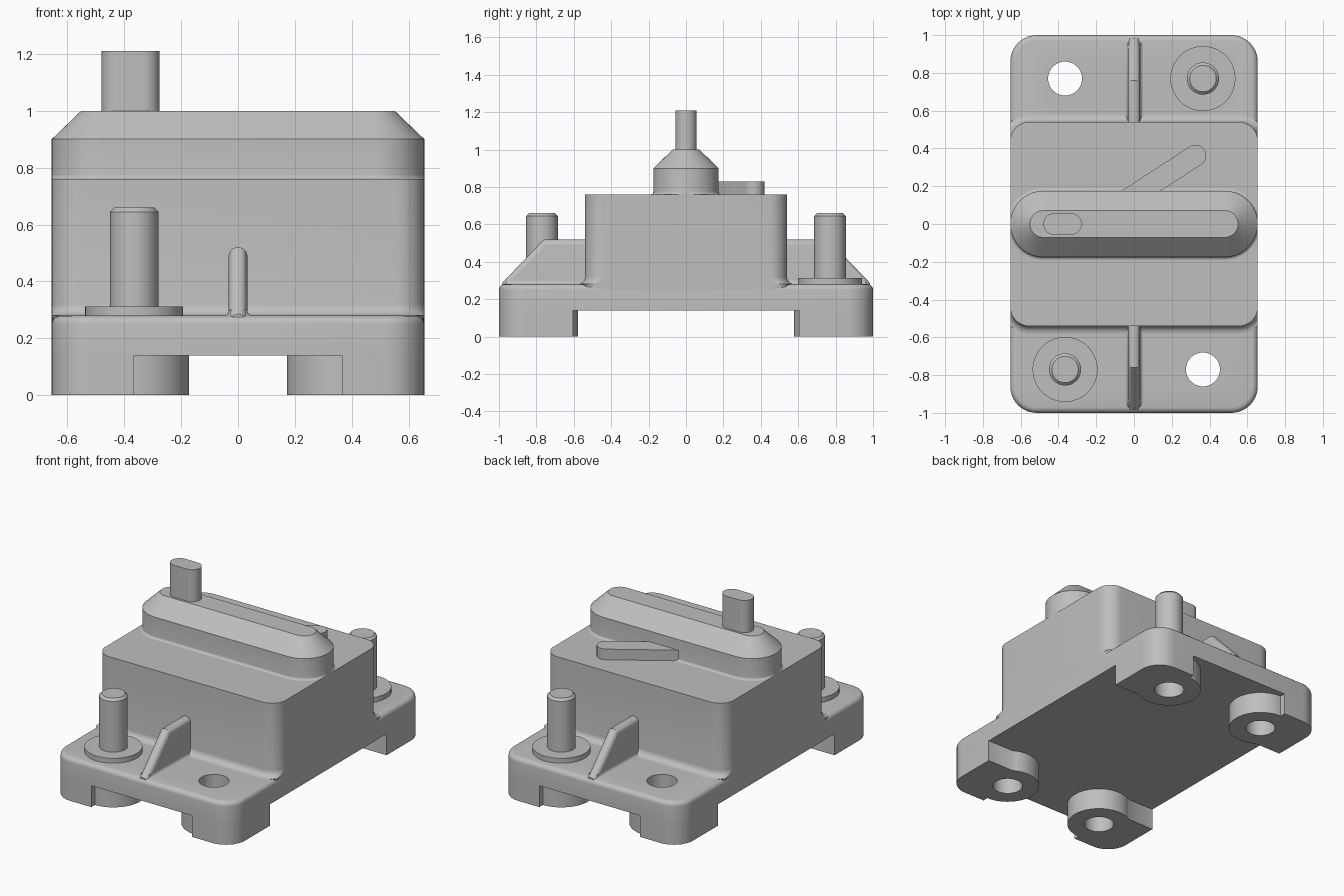
import bpy, bmesh
from math import sin, cos, pi, radians, asin

cube = bpy.data.objects.get("Cube")
if cube:
    bpy.data.objects.remove(cube, do_unlink=True)

grey = bpy.data.materials.new("light grey")
grey.use_nodes = True
COLOR = (0.52, 0.52, 0.52, 1)
grey.diffuse_color = COLOR
grey.node_tree.nodes["Principled BSDF"].inputs["Base Color"].default_value = COLOR

HALF_X = 0.655
BOLT_X, BOLT_Y = 0.365, 0.77


def arc(cx, cy, r, a0, a1, n):
    return [(cx + r * cos(a0 + (a1 - a0) * i / n), cy + r * sin(a0 + (a1 - a0) * i / n))
            for i in range(n + 1)]


def rounded(hx, hy, r, grow=0.0, n=10):
    """Rounded rectangle outline, offset outward by grow."""
    pts = []
    for q, (sx, sy) in enumerate(((1, 1), (-1, 1), (-1, -1), (1, -1))):
        pts += arc(sx * (hx - r), sy * (hy - r), r + grow, q * pi / 2, (q + 1) * pi / 2, n)
    return pts


def loft(bm, rings):
    """Closed solid through (outline, height) rings."""
    rows = [[bm.verts.new((x, y, z)) for x, y in pts] for pts, z in rings]
    n = len(rows[0])
    for low, high in zip(rows, rows[1:]):
        for i in range(n):
            j = (i + 1) % n
            bm.faces.new((low[i], low[j], high[j], high[i]))
    bm.faces.new(rows[0][::-1])
    bm.faces.new(rows[-1])


def finish(bm, name):
    bmesh.ops.remove_doubles(bm, verts=bm.verts, dist=1e-5)
    bmesh.ops.recalc_face_normals(bm, faces=bm.faces)
    mesh = bpy.data.meshes.new(name)
    bm.to_mesh(mesh)
    bm.free()
    mesh.materials.append(grey)
    ob = bpy.data.objects.new(name, mesh)
    bpy.context.collection.objects.link(ob)
    return ob


def smooth(ob):
    bpy.ops.object.select_all(action='DESELECT')
    ob.select_set(True)
    bpy.context.view_layer.objects.active = ob
    bpy.ops.object.shade_smooth_by_angle(angle=radians(30))


def solid(name, rings):
    bm = bmesh.new()
    loft(bm, rings)
    ob = finish(bm, name)
    smooth(ob)
    return ob


def fillet(r, z, n=5):
    """(outward growth, height) pairs of a concave fillet."""
    return [(r * (1 - sin(a)), z + r * (1 - cos(a))) for a in
            (pi / 2 * i / n for i in range(n + 1))]


# Mounting plate with a rounded top edge
top_edge = [(0.03 * (cos(a) - 1), 0.25 + 0.03 * sin(a)) for a in (pi / 10 * i for i in range(6))]
plate = solid("mounting_plate", [(rounded(HALF_X, 1, 0.14, g), z) for g, z in [(0, 0.14)] + top_edge])

# Corner feet: a round boss merged with a corner block
FOOT_R = 0.193
feet = []
foot_outline = (arc(HALF_X - 0.14, 0.86, 0.14, 0, pi / 2, 10) + [(BOLT_X, 1)]
                + arc(BOLT_X, BOLT_Y, FOOT_R, pi / 2, 2 * pi - asin(0.165 / FOOT_R), 32)
                + [(HALF_X, 0.605)])
for side, sx in (("left", 1), ("right", -1)):
    for end, sy in (("front", -1), ("back", 1)):
        pts = [(x * sx, y * sy) for x, y in foot_outline]
        feet.append(solid(f"{end}_{side}_foot", [(pts, 0), (pts, 0.14)]))

# Bolt holes through the plate and feet
bm = bmesh.new()
for sx in (1, -1):
    for sy in (1, -1):
        circle = arc(sx * BOLT_X, sy * BOLT_Y, 0.09, 0, 2 * pi, 40)[:-1]
        loft(bm, [(circle, -0.1), (circle, 0.5)])
cutter = finish(bm, "hole_cutter")
cutter.hide_render = True
for ob in [plate] + feet:
    smooth(ob)
    mod = ob.modifiers.new("holes", 'BOOLEAN')
    mod.operation = 'DIFFERENCE'
    mod.solver = 'EXACT'
    mod.object = cutter
    bpy.ops.object.modifier_apply(modifier=mod.name)
    smooth(ob)
bpy.data.objects.remove(cutter, do_unlink=True)


# Housing, filleted into the plate and flush with its sides
def housing_ring(g):
    return [(max(-HALF_X, min(HALF_X, x)), y) for x, y in rounded(HALF_X, 0.54, 0.1, g)]


solid("housing", [(housing_ring(g), z) for g, z in [(0, 0.2)] + fillet(0.04, 0.28) + [(0, 0.76)]])

# Raised ridge with chamfered top
ridge = [(min(g, 0.015), z) for g, z in fillet(0.015, 0.76)] + [(0, 0.9), (-0.104, 1.0)]
solid("top_ridge", [([(max(-HALF_X, min(HALF_X, x)), y) for x, y in
                      rounded(HALF_X, 0.175, 0.175, g, 14)], z) for g, z in ridge])

# Lever standing on the ridge
lever = [(x - 0.378, y) for x, y in rounded(0.102, 0.057, 0.057)]
solid("lever", [(lever, 0.98), (lever, 1.21)])

# Slanted pointer bar on top of the housing
slant = radians(33)
bar = (arc(0.325, 0.362, 0.057, slant - pi / 2, slant + pi / 2, 14)
       + arc(-0.07, 0.105, 0.057, slant + pi / 2, slant + 1.5 * pi, 14))
solid("pointer_bar", [(bar, 0.75), (bar, 0.83)])

# Stiffening ribs with rounded crest and filleted foot
PROFILE = [(0.5, 0.2), (0.5, 0.52), (0.76, 0.52), (0.985, 0.285), (0.985, 0.2)]
for name, sy in (("front", -1), ("back", 1)):
    bm = bmesh.new()
    sides = [[bm.verts.new((x, sy * y, z)) for y, z in PROFILE] for x in (-0.033, 0.033)]
    for s in sides:
        bm.faces.new(s)
    for i in range(5):
        j = (i + 1) % 5
        bm.faces.new((sides[0][i], sides[0][j], sides[1][j], sides[1][i]))
    crest = [bm.edges.get((s[i], s[i + 1])) for s in sides for i in (1, 2)]
    bmesh.ops.bevel(bm, geom=crest, offset=0.031, segments=6, profile=0.5, affect='EDGES')
    smooth(finish(bm, f"{name}_rib"))
    skirt = [([(x, y + sy * 0.74) for x, y in rounded(0.033, 0.22, 0.005, g, 2)], z)
             for g, z in fillet(0.02, 0.279)]
    solid(f"{name}_rib_fillet", skirt)

# Threaded studs on washers, at opposite corners
for name, s in (("front_right", -1), ("back_left", 1)):
    def disc(r):
        return arc(s * BOLT_X, s * BOLT_Y, r, 0, 2 * pi, 48)[:-1]
    solid(f"{name}_washer", [(disc(0.172), 0.27), (disc(0.172), 0.312)])
    solid(f"{name}_stud", [(disc(0.085), 0.3), (disc(0.085), 0.645), (disc(0.07), 0.66)])
